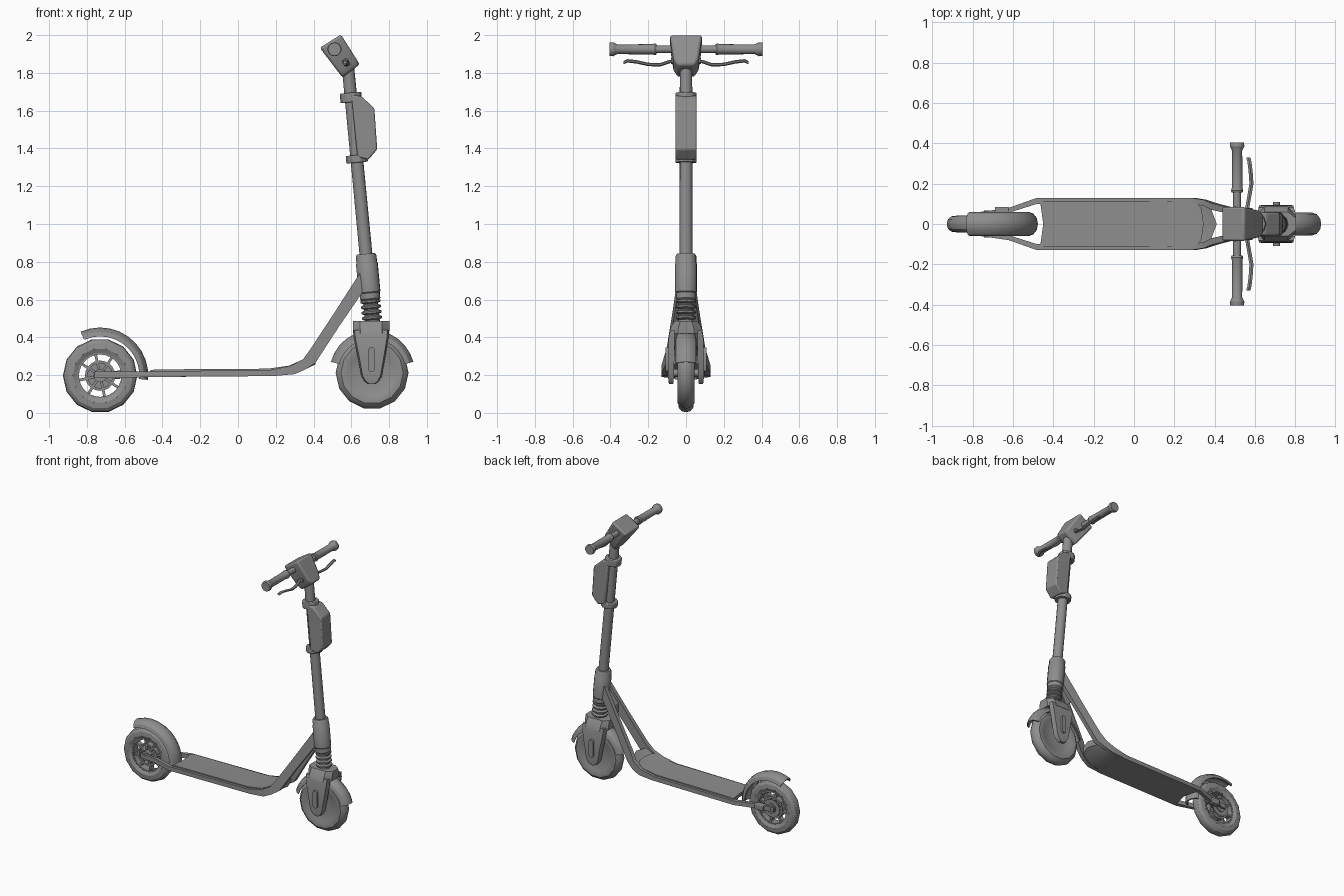
import bpy, bmesh, math
from mathutils import Vector

if "Cube" in bpy.data.objects:
    bpy.data.objects.remove(bpy.data.objects["Cube"])

DARK = bpy.data.materials.new("dark_grey")
DARK.diffuse_color = (0.27, 0.27, 0.27, 1)
DARK.use_nodes = True
DARK.node_tree.nodes["Principled BSDF"].inputs["Base Color"].default_value = DARK.diffuse_color


def loft(name, rings, loop=False, bevel=0.0):
    """Skin equal-length rings of points; cap the ends unless looped."""
    bm = bmesh.new()
    vs = [[bm.verts.new(p) for p in r] for r in rings]
    n, m = len(vs[0]), len(vs)
    for i in range(m if loop else m - 1):
        a, b = vs[i], vs[(i + 1) % m]
        for j in range(n):
            k = (j + 1) % n
            bm.faces.new((a[j], a[k], b[k], b[j]))
    if not loop:
        bm.faces.new(vs[0])
        bm.faces.new(vs[-1])
    bmesh.ops.recalc_face_normals(bm, faces=bm.faces)
    me = bpy.data.meshes.new(name)
    bm.to_mesh(me)
    bm.free()
    me.materials.append(DARK)
    ob = bpy.data.objects.new(name, me)
    bpy.context.collection.objects.link(ob)
    if bevel:
        mod = ob.modifiers.new("bevel", 'BEVEL')
        mod.width, mod.segments = bevel, 2
    bpy.ops.object.select_all(action='DESELECT')
    bpy.context.view_layer.objects.active = ob
    ob.select_set(True)
    bpy.ops.object.shade_smooth_by_angle(angle=math.radians(32))
    return ob


def revolve(name, prof, origin, axis, n=14, off=0.0, bevel=0.0):
    """Circles of radius r at distance d along an axis."""
    o, ax = Vector(origin), Vector(axis)
    u = ax.cross(Vector((0.3, 1, 0.2)) if abs(ax.y) < 0.5 else Vector((1, 0, 0))).normalized()
    v = ax.cross(u).normalized()
    ang = [2 * math.pi * (j + off) / n for j in range(n)]
    return loft(name, [[o + ax * d + (u * math.cos(a) + v * math.sin(a)) * r for a in ang]
                       for d, r in prof], bevel=bevel)


def arc(name, sect, centre, a0, a1, n, loop=False):
    """Sweep an (r, y) section around a wheel centre."""
    cx, cz = centre
    m = n if loop else n + 1
    return loft(name, [[(cx + r * math.cos(a), y, cz + r * math.sin(a)) for r, y in sect]
                       for a in (math.radians(a0 + (a1 - a0) * i / n) for i in range(m))], loop)


def prism(name, prof, y0, y1, bevel=0.0):
    return loft(name, [[(x, y, z) for x, z in prof] for y in (y0, y1)], bevel=bevel)


def arch(r_edge, r_top, w, t):
    """Thin arched mudguard section."""
    def curve(k):
        return [(r_edge + (r_top - k - r_edge) * math.cos(i * math.pi / 6), (w - k) * math.sin(i * math.pi / 6))
                for i in range(-3, 4)]
    return curve(0) + curve(t)[::-1]


REAR, FRONT = (-0.73, 0.197), (0.71, 0.212)
STEM_O, STEM_D = (0.758, 0, 0), (-0.096, 0, 1)

# Rear wheel: tyre, rim, hub, spokes
half = [(0.122, 0.03), (0.145, 0.042), (0.175, 0.038), (0.192, 0.024), (0.197, 0.008)]
arc("rear_tyre", half + [(r, -y) for r, y in half[::-1]], REAR, 0, 360, 14, True)
arc("rear_rim", [(0.112, -0.028), (0.112, 0.028), (0.126, 0.028), (0.126, -0.028)], REAR, 0, 360, 28, True)
arc("rear_hub_ring", [(0.066, -0.022), (0.066, 0.022), (0.08, 0.022), (0.08, -0.022)], REAR, 0, 360, 20, True)
revolve("rear_hub", [(-0.046, 0.035), (0.046, 0.035)], (REAR[0], 0, REAR[1]), (0, 1, 0), 16)
revolve("rear_axle", [(-0.066, 0.014), (0.066, 0.014)], (REAR[0], 0, REAR[1]), (0, 1, 0), 8)
revolve("brake_disc", [(0.034, 0.066), (0.038, 0.066)], (REAR[0], 0, REAR[1]), (0, 1, 0), 20)
for i in range(8):
    a = math.radians(i * 45 + 12)
    c, s = math.cos(a), math.sin(a)
    loft("rear_spoke", [[(REAR[0] + c * r - s * w, y, REAR[1] + s * r + c * w)
                         for w, y in ((-0.007, -0.018), (0.007, -0.018), (0.007, 0.018), (-0.007, 0.018))]
                        for r in (0.025, 0.118)])
prism("brake_caliper", [(-0.69, 0.18), (-0.62, 0.18), (-0.62, 0.22), (-0.69, 0.22)], 0.04, 0.085, 0.006)

# Front wheel: solid motor hub and tyre in one
fw = [(0.05, 0.034), (0.12, 0.036), (0.14, 0.046), (0.165, 0.044), (0.184, 0.028), (0.193, 0.009)]
revolve("front_wheel", [(-y, r) for r, y in fw] + [(y, r) for r, y in fw[::-1]],
        (FRONT[0], 0, FRONT[1]), (0, 1, 0), 14, 0.5)
revolve("front_axle", [(-0.09, 0.02), (0.09, 0.02)], (FRONT[0], 0, FRONT[1]), (0, 1, 0), 12)

# Mudguards
arc("rear_mudguard", arch(0.208, 0.255, 0.06, 0.012), REAR, -5, 114, 10)
arc("front_mudguard", arch(0.18, 0.226, 0.056, 0.007), FRONT, 15, 165, 12)

# Deck rails sweeping up to the steering tube: lower xz, upper xz, inner y, outer y
rail = [(-0.76, .185, -0.76, .218, .048, .06), (-0.62, .185, -0.62, .218, .056, .08),
        (-0.48, .19, -0.48, .22, .10, .13), (0.19, .195, 0.17, .227, .10, .13),
        (0.30, .205, 0.28, .25, .10, .13), (0.36, .232, 0.345, .285, .09, .12),
        (0.41, .265, 0.385, .34, .07, .103), (0.53, .45, 0.51, .53, .042, .072),
        (0.66, .64, 0.645, .74, .012, .042)]
for side in (1, -1):
    loft("deck_rail", [[(xl, side * yi, zl), (xl, side * yo, zl), (xu, side * yo, zu), (xu, side * yi, zu)]
                       for xl, zl, xu, zu, yi, yo in rail])

# Web joining the rails near the steering tube
loft("neck_web", [[(x, -w, z - .035), (x, w, z - .035), (x, w, z + .03), (x, -w, z + .03)]
                  for x, z, w in ((.575, .575, .05), (.655, .69, .03))])

# Deck plate with notched rear, and grip pad on top
plate = [(-0.465, -0.44, .19, .217, .102), (0.18, 0.18, .195, .222, .102), (0.29, 0.29, .205, .244, .102),
         (0.345, 0.365, .235, .275, .095), (0.38, 0.41, .258, .305, .08)]
loft("deck_plate", [[(xe, -w, lo), (xm, 0, lo), (xe, w, lo), (xe, w, hi), (xm, 0, hi), (xe, -w, hi)]
                    for xe, xm, lo, hi, w in plate])
pad = [(-0.465, -0.45, .225, .112), (-0.44, -0.425, .23, .112), (0.16, 0.16, .234, .112), (0.27, 0.27, .25, .11),
       (0.315, 0.32, .27, .10), (0.335, 0.345, .278, .075)]
loft("deck_grip_pad", [[(xe, -w, z - .015), (xm, 0, z - .015), (xe, w, z - .015), (xe, w, z), (xm, 0, z), (xe, -w, z)]
                       for xe, xm, z, w in pad])

# Fork crown, legs and side covers
loft("fork_crown", [[(0.705 + sx * hx, sy * hy, z) for sx, sy in
                     ((-1, -.5), (-.6, -1), (.6, -1), (1, -.5), (1, .5), (.6, 1), (-.6, 1), (-1, .5))]
                    for z, hx, hy in ((.42, .095, .09), (.455, .097, .08), (.487, .097, .06))])
legs = [(.44, .611, .799, .06, .083), (.40, .613, .797, .06, .092), (.28, .637, .777, .062, .095),
        (.195, .652, .762, .064, .095), (.165, .67, .745, .066, .093), (.152, .69, .725, .068, .09)]
for side in (1, -1):
    loft("fork_leg", [[(x0, side * yi, z), (x0 + .008, side * yo, z), (x1 - .008, side * yo, z), (x1, side * yi, z)]
                      for z, x0, x1, yi, yo in legs])
    slot = [(0.707 + .018 * math.cos(a), (.33 if math.sin(a) > 0 else .235) + .018 * math.sin(a))
            for a in (math.pi * (i + .5) / 6 for i in range(12))]
    prism("fork_side_cover", slot, side * .085, side * .108)

# Suspension bellows, sleeve and steering tube
bellows = [(.47, .04)]
for i in range(4):
    z = .492 + i * .029
    bellows += [(z, .04), (z + .007, .054), (z + .016, .054), (z + .023, .04)]
revolve("suspension_spring", bellows, STEM_O, STEM_D, 14)
revolve("lower_sleeve", [(.595, .046), (.605, .054), (.635, .054), (.64, .058), (.79, .058), (.795, .055),
                         (.83, .055), (.842, .048)], STEM_O, STEM_D, 16)
revolve("steering_tube", [(.45, .035), (1.87, .033)], STEM_O, STEM_D, 14)

# Battery pack with two clamps
for z0, z1 in ((1.325, 1.365), (1.645, 1.695)):
    revolve("battery_clamp", [(z0, .058), (z1, .058)], STEM_O, STEM_D, 10, 0.5, 0.005)
prism("battery_pack", [(.60, 1.685), (.655, 1.675), (.722, 1.612), (.737, 1.395), (.69, 1.34), (.632, 1.355)],
      -.056, .056, 0.008)

# Control head: tapered tilted block
A, B, C, D = (Vector(p) for p in ((.553, 1.775), (.645, 1.845), (.545, 2.003), (.433, 1.933)))
rings = []
for t, w in ((0, .045), (.2, .066), (.93, .084), (1, .086)):
    p, q = A.lerp(D, t), B.lerp(C, t)
    rings.append([(p.x, -w, p.y), (q.x, -w, q.y), (q.x, w, q.y), (p.x, w, p.y)])
loft("control_head", rings, bevel=0.012)

# Handlebar, grips and brake levers
lever = [(.04, .575, 1.862), (.085, .562, 1.86), (.14, .572, 1.842), (.20, .582, 1.845),
         (.26, .578, 1.858), (.31, .572, 1.864), (.33, .566, 1.855)]
for side in (1, -1):
    revolve("handlebar", [(.05, .02), (.18, .02)], (.511, 0, 1.925), (0, side, 0), 14)
    revolve("hand_grip", [(.155, .027), (.165, .031), (.18, .027), (.365, .026), (.385, .037), (.405, .035)],
            (.511, 0, 1.925), (0, side, 0), 14)
    loft("brake_lever", [[(x + dx, side * y, z + dz) for dx, dz in
                          ((-.01, -.004), (0, -.009), (.01, -.004), (.01, .004), (0, .009), (-.01, .004))]
                         for y, x, z in lever])
    revolve("lever_pivot", [(.05, .016), (.08, .016)], (.573, 0, 1.862), (0, side, 0), 10)
